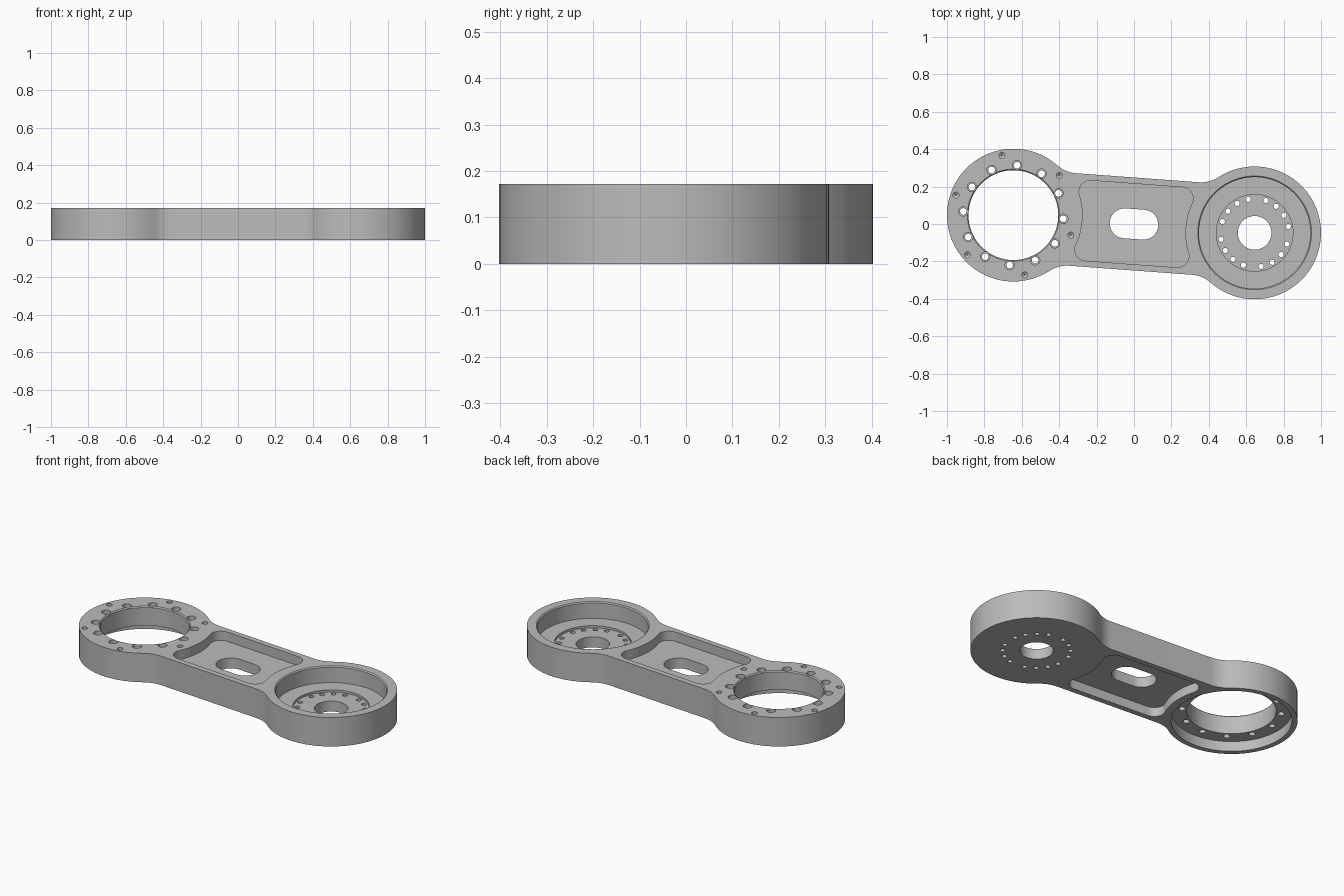
import bpy, bmesh
from math import sin, cos, pi, atan2, sqrt, radians
from mathutils import Matrix

cube = bpy.data.objects.get("Cube")
if cube:
    bpy.data.objects.remove(cube, do_unlink=True)

HEIGHT = 0.172
CENTRE = 0.6467     # distance of each end from the middle
RADIUS = 0.355      # outer radius of each end
TILT = radians(-4.2)
CHAMFER = 0.006
OVER = HEIGHT + 0.05
UNDER = -0.05


def arc(cx, cy, r, a0, a1, n):
    return [(cx + r * cos(a0 + (a1 - a0) * i / n),
             cy + r * sin(a0 + (a1 - a0) * i / n)) for i in range(n + 1)]


def four_way(quarter):
    """Mirror a quarter outline, which starts on the x axis, to all quadrants."""
    back = quarter[::-1]
    loop = (quarter + [(-x, y) for x, y in back] +
            [(-x, -y) for x, y in quarter] + [(x, -y) for x, y in back])
    clean = []
    for p in loop:
        if not clean or abs(p[0] - clean[-1][0]) + abs(p[1] - clean[-1][1]) > 1e-5:
            clean.append(p)
    if abs(clean[0][0] - clean[-1][0]) + abs(clean[0][1] - clean[-1][1]) < 1e-5:
        clean.pop()
    return clean


def stack(bm, rings):
    """Closed solid through a list of equal-length rings of 3D points."""
    rows = [[bm.verts.new(p) for p in ring] for ring in rings]
    n = len(rows[0])
    for low, high in zip(rows, rows[1:]):
        for i in range(n):
            j = (i + 1) % n
            bm.faces.new((low[i], low[j], high[j], high[i]))
    bm.faces.new(rows[0][::-1])
    bm.faces.new(rows[-1])


def prism(bm, outline, z0, z1):
    stack(bm, [[(x, y, z) for x, y in outline] for z in (z0, z1)])


def lathe(bm, cx, cy, profile, n):
    """Turned solid from (radius, height) pairs, bottom to top."""
    stack(bm, [[(cx + r * cos(2 * pi * i / n), cy + r * sin(2 * pi * i / n), z)
                for i in range(n)] for r, z in profile])


def make(name, bm):
    bmesh.ops.recalc_face_normals(bm, faces=bm.faces)
    mesh = bpy.data.meshes.new(name)
    bm.to_mesh(mesh)
    bm.free()
    obj = bpy.data.objects.new(name, mesh)
    bpy.context.collection.objects.link(obj)
    return obj


def cut(target, bm, name):
    cutter = make(name, bm)
    cutter.hide_render = True
    mod = target.modifiers.new(name, 'BOOLEAN')
    mod.operation = 'DIFFERENCE'
    mod.solver = 'EXACT'
    mod.object = cutter
    bpy.context.view_layer.objects.active = target
    bpy.ops.object.modifier_apply(modifier=name)
    bpy.data.objects.remove(cutter, do_unlink=True)


# Arm body: two round ends blended into a straight neck, with chamfered rims
half, blend = 0.248, 0.168
dx = sqrt((RADIUS + blend) ** 2 - (half + blend) ** 2)
turn = pi - atan2(half + blend, dx)
outline = four_way(arc(CENTRE, 0, RADIUS, 0, turn, 24) +
                   arc(CENTRE - dx, half + blend, blend, turn + pi, 1.5 * pi, 10))
bm = bmesh.new()
prism(bm, outline, 0, HEIGHT)
rims = [e for e in bm.edges if abs(e.verts[0].co.z - e.verts[1].co.z) < 1e-6]
bmesh.ops.bevel(bm, geom=rims, offset=CHAMFER, segments=1, affect='EDGES')
arm = make("link_arm", bm)

# Main cuts: open bore with underside recess, stepped dish, neck pockets
bm = bmesh.new()
lathe(bm, -CENTRE, 0, [(0.325, UNDER), (0.325, 0.06), (0.24, 0.06),
                       (0.24, HEIGHT - CHAMFER), (0.246, HEIGHT), (0.246, OVER)], 72)
lathe(bm, CENTRE, 0, [(0.09, UNDER), (0.09, 0.062), (0.205, 0.062), (0.205, 0.075),
                      (0.298, 0.075), (0.298, HEIGHT - CHAMFER),
                      (0.304, HEIGHT), (0.304, OVER)], 72)
half, blend, clear = 0.215, 0.06, 0.37
dx = sqrt((clear + blend) ** 2 - (half - blend) ** 2)
turn = pi - atan2(half - blend, dx)
pocket = four_way(arc(CENTRE, 0, clear, pi, turn, 10) +
                  arc(CENTRE - dx, half - blend, blend, turn - pi, pi / 2, 10))
prism(bm, pocket, HEIGHT - 0.055, OVER)
prism(bm, pocket, UNDER, 0.055)
cut(arm, bm, "main_cutter")

# Small cuts: neck slot, counterbored bolts, blind holes, dish bolt groups
bm = bmesh.new()
prism(bm, four_way(arc(0.05, 0, 0.08, 0, pi / 2, 12)), UNDER, OVER)
for k in range(12):
    a = k * pi / 6
    lathe(bm, -CENTRE + 0.268 * cos(a), 0.268 * sin(a),
          [(0.018, UNDER), (0.018, 0.115), (0.025, 0.115), (0.025, OVER)], 20)
for k in range(6):
    a = pi / 4 + k * pi / 3
    lathe(bm, -CENTRE + 0.325 * cos(a), 0.325 * sin(a),
          [(0.003, 0.09), (0.016, 0.1), (0.016, OVER)], 16)
for group in range(4):
    for step in (-30, -10, 10, 30):
        a = radians(45 + 90 * group + step)
        lathe(bm, CENTRE + 0.183 * cos(a), 0.183 * sin(a),
              [(0.014, UNDER), (0.014, OVER)], 16)
cut(arm, bm, "hole_cutter")

# Set the arm slightly askew and finish it
arm.data.transform(Matrix.Rotation(TILT, 4, 'Z'))
metal = bpy.data.materials.new("brushed_grey")
metal.use_nodes = True
grey = (0.5, 0.5, 0.5, 1)
metal.diffuse_color = grey
metal.node_tree.nodes["Principled BSDF"].inputs["Base Color"].default_value = grey
arm.data.materials.clear()
arm.data.materials.append(metal)
bpy.ops.object.select_all(action='DESELECT')
arm.select_set(True)
bpy.context.view_layer.objects.active = arm
bpy.ops.object.shade_smooth_by_angle(angle=radians(30))
